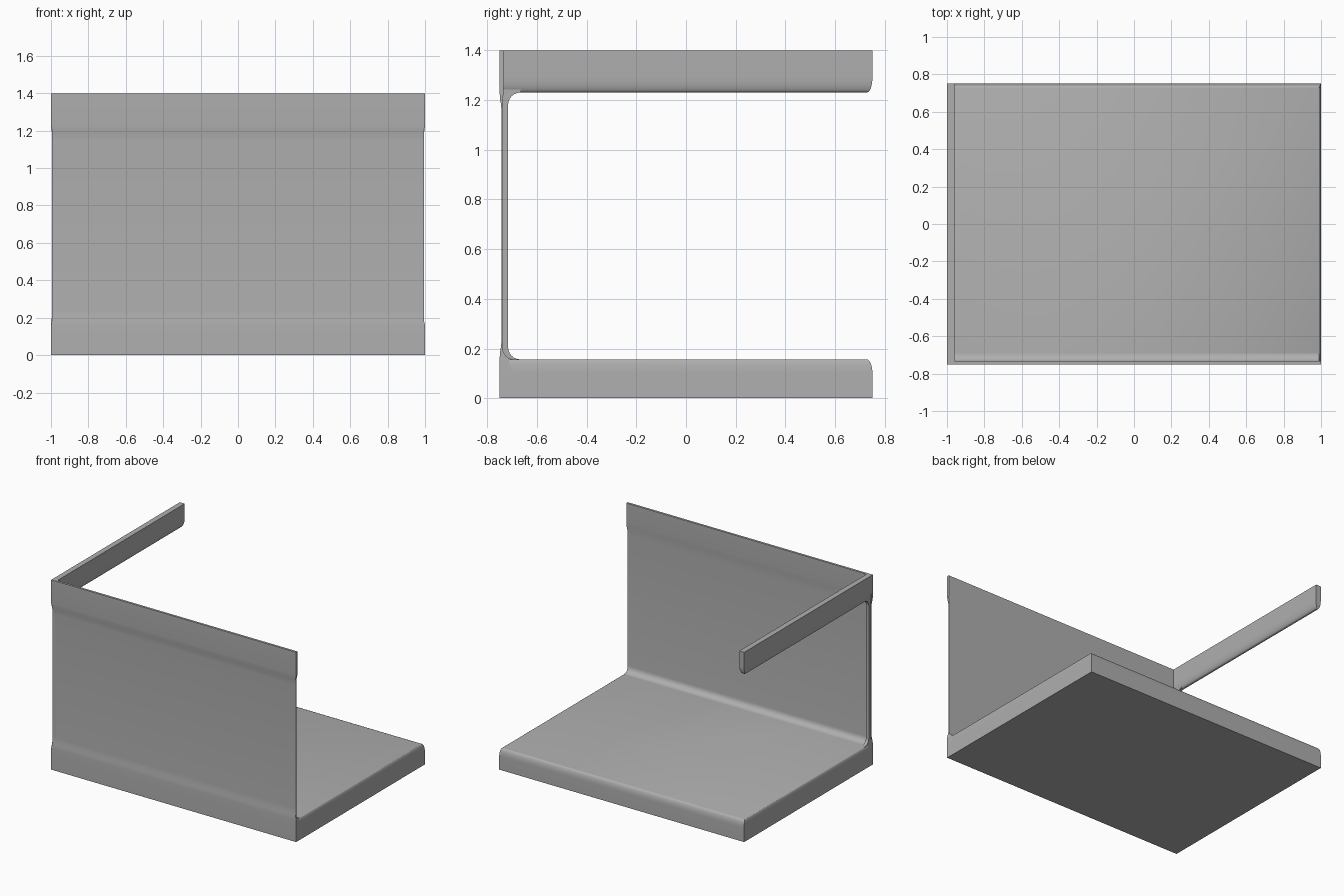
import bpy, bmesh, math

if "Cube" in bpy.data.objects:
    bpy.data.objects.remove(bpy.data.objects["Cube"])

gray = bpy.data.materials.new("plain gray")
gray.diffuse_color = (0.43, 0.43, 0.43, 1)
gray.use_nodes = True
gray.node_tree.nodes["Principled BSDF"].inputs["Base Color"].default_value = gray.diffuse_color


def finish(name, bm):
    bmesh.ops.recalc_face_normals(bm, faces=bm.faces)
    me = bpy.data.meshes.new(name)
    bm.to_mesh(me)
    bm.free()
    me.materials.append(gray)
    ob = bpy.data.objects.new(name, me)
    bpy.context.collection.objects.link(ob)
    bpy.ops.object.select_all(action='DESELECT')
    ob.select_set(True)
    bpy.context.view_layer.objects.active = ob
    bpy.ops.object.shade_smooth_by_angle(angle=math.radians(35))
    return ob


def loft(name, rings):
    """Stack of rectangles (x0, x1, y0, y1, z) joined by side faces."""
    bm = bmesh.new()
    loops = [[bm.verts.new((x, y, z)) for x, y in
              ((x0, y0), (x1, y0), (x1, y1), (x0, y1))]
             for x0, x1, y0, y1, z in rings]
    for a, b in zip(loops, loops[1:]):
        for i in range(4):
            j = (i + 1) % 4
            bm.faces.new((a[i], a[j], b[j], b[i]))
    bm.faces.new(loops[0])
    bm.faces.new(loops[-1])
    return finish(name, bm)


def extrude_x(name, profile, x0, x1):
    """Closed (y, z) profile extruded along x."""
    bm = bmesh.new()
    a = [bm.verts.new((x0, y, z)) for y, z in profile]
    b = [bm.verts.new((x1, y, z)) for y, z in profile]
    n = len(profile)
    for i in range(n):
        j = (i + 1) % n
        bm.faces.new((a[i], a[j], b[j], b[i]))
    bm.faces.new(a)
    bm.faces.new(b)
    return finish(name, bm)


def arc(cy, cz, r, a0, a1, n=6):
    return [(cy + r * math.cos(math.radians(a0 + (a1 - a0) * i / n)),
             cz + r * math.sin(math.radians(a0 + (a1 - a0) * i / n)))
            for i in range(n + 1)]


# quarter-round steps used for softened edges
STEPS = [(1 - math.cos(t * math.pi / 12), math.sin(t * math.pi / 12)) for t in range(7)]

# base slab: rounded top edge at the back and the two ends
loft("base_slab", [(-1, 1, -0.75, 0.75, 0)] +
     [(-1 + 0.012 * u, 1 - 0.012 * u, -0.75 + 0.008 * u, 0.75 - 0.022 * u, 0.10 + 0.056 * v)
      for u, v in STEPS])

# thin front wall: slightly thicker rim on top, fillet onto the slab
wall = ([(-0.75, 0.08), (-0.66, 0.08)]
        + arc(-0.692, 0.201, 0.045, 270, 180)
        + [(-0.737, 1.17), (-0.7365, 1.2), (-0.7345, 1.23), (-0.733, 1.26), (-0.733, 1.4),
           (-0.75, 1.4), (-0.75, 1.23), (-0.748, 1.205), (-0.744, 1.18), (-0.742, 1.15),
           (-0.742, 0.24), (-0.744, 0.21), (-0.748, 0.185), (-0.75, 0.16)])
ob = extrude_x("front_wall", wall, -1, 1)
for v in ob.data.vertices:  # ends drawn in a little between the rims
    if 0.18 < v.co.z < 1.22:
        v.co.x *= 0.994
    elif 0.1 < v.co.z < 0.18 and v.co.y > -0.745:
        v.co.x *= 0.989

# side rail: flat top, rounded lower edge
loft("side_rail", [(-1, -0.96, -0.75, 0.75, 1.4)] +
     [(-1 + 0.008 * u, -0.96 - 0.020 * u, -0.75 + 0.008 * u, 0.75 - 0.022 * u, 1.29 - 0.06 * v)
      for u, v in STEPS])

# corner post with fillets into rail and slab
post = ([(-0.742, 0.12), (-0.66, 0.12)]
        + arc(-0.666, 0.206, 0.05, 270, 180)
        + arc(-0.666, 1.18, 0.05, 180, 90)
        + [(-0.66, 1.26), (-0.742, 1.26)])
extrude_x("corner_post", post, -0.991, -0.968)
